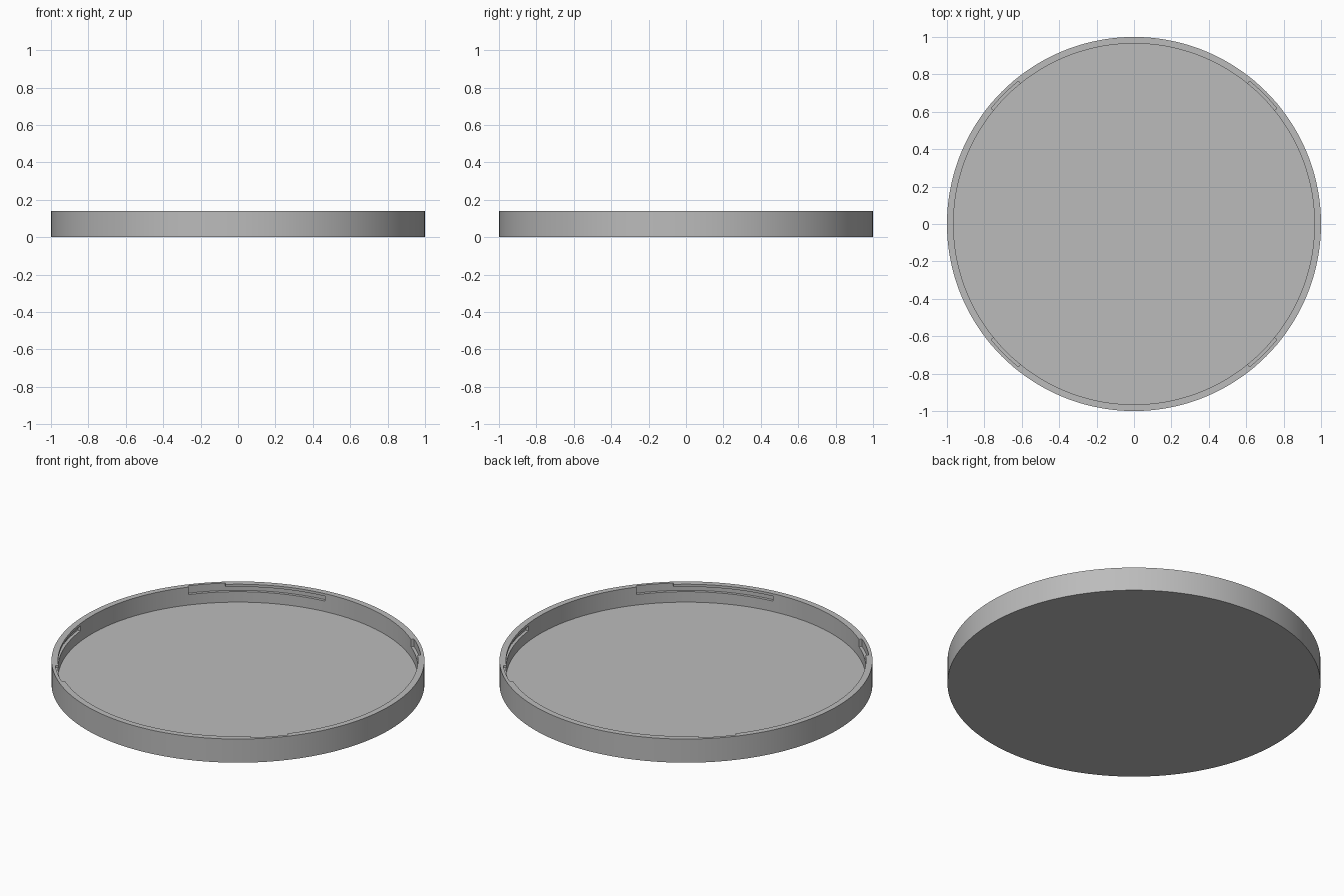
import bpy
import bmesh
from math import cos, sin, radians

HEIGHT, FLOOR = 0.14, 0.034
OUTER, INNER, SLOT = 1.0, 0.965, 0.982
SEGMENTS = 144

cube = bpy.data.objects.get("Cube")
if cube:
    bpy.data.objects.remove(cube, do_unlink=True)

grey = bpy.data.materials.new("light grey")
grey.use_nodes = True
colour = (0.5, 0.5, 0.5, 1)
grey.diffuse_color = colour
grey.node_tree.nodes["Principled BSDF"].inputs["Base Color"].default_value = colour


def make_object(name, bm):
    bmesh.ops.recalc_face_normals(bm, faces=bm.faces)
    mesh = bpy.data.meshes.new(name)
    bm.to_mesh(mesh)
    bm.free()
    mesh.materials.append(grey)
    obj = bpy.data.objects.new(name, mesh)
    bpy.context.collection.objects.link(obj)
    return obj


def ring(bm, radius, z):
    return [bm.verts.new((radius * cos(radians(a)), radius * sin(radians(a)), z))
            for a in (360 * i / SEGMENTS for i in range(SEGMENTS))]


def arc_block(name, start, end, r0, r1, z0, z1):
    """Closed block following an arc, one step per 1.5 degrees."""
    bm = bmesh.new()
    steps = round((end - start) / 1.5)
    sections = []
    for i in range(steps + 1):
        a = radians(start + (end - start) * i / steps)
        sections.append([bm.verts.new((r * cos(a), r * sin(a), z))
                         for r, z in ((r0, z0), (r1, z0), (r1, z1), (r0, z1))])
    for p, q in zip(sections, sections[1:]):
        for k in range(4):
            n = (k + 1) % 4
            bm.faces.new((p[k], p[n], q[n], q[k]))
    bm.faces.new(sections[0])
    bm.faces.new(sections[-1])
    return make_object(name, bm)


# Shallow round lid: base, outer wall, rim, inner wall, floor
bm = bmesh.new()
profile = ((OUTER, 0), (OUTER, HEIGHT), (INNER, HEIGHT), (INNER, FLOOR))
rings = [ring(bm, r, z) for r, z in profile]
for low, high in zip(rings, rings[1:]):
    for i in range(SEGMENTS):
        j = (i + 1) % SEGMENTS
        bm.faces.new((low[i], low[j], high[j], high[i]))
bm.faces.new(rings[0])
bm.faces.new(rings[-1])
lid = make_object("lid", bm)

# Four twist-lock slots: a long groove with an entry notch open at the rim
cutters = []
for quarter in range(4):
    a = 90 * quarter
    cutters.append(arc_block("groove_cutter", a + 6, a + 51, 0.94, SLOT, 0.096, 0.125))
    cutters.append(arc_block("notch_cutter", a + 39, a + 51, 0.94, SLOT, 0.11, 0.16))

for cutter in cutters:
    cutter.hide_render = True
    cut = lid.modifiers.new("slot", 'BOOLEAN')
    cut.operation = 'DIFFERENCE'
    cut.solver = 'EXACT'
    cut.object = cutter

# Bake the cuts and drop the cutters
bpy.context.view_layer.update()
evaluated = lid.evaluated_get(bpy.context.evaluated_depsgraph_get())
baked = bpy.data.meshes.new_from_object(evaluated)
lid.modifiers.clear()
lid.data = baked
baked.name = "lid"
for cutter in cutters:
    bpy.data.objects.remove(cutter, do_unlink=True)

bpy.ops.object.select_all(action='DESELECT')
lid.select_set(True)
bpy.context.view_layer.objects.active = lid
bpy.ops.object.shade_smooth_by_angle(angle=radians(30))
